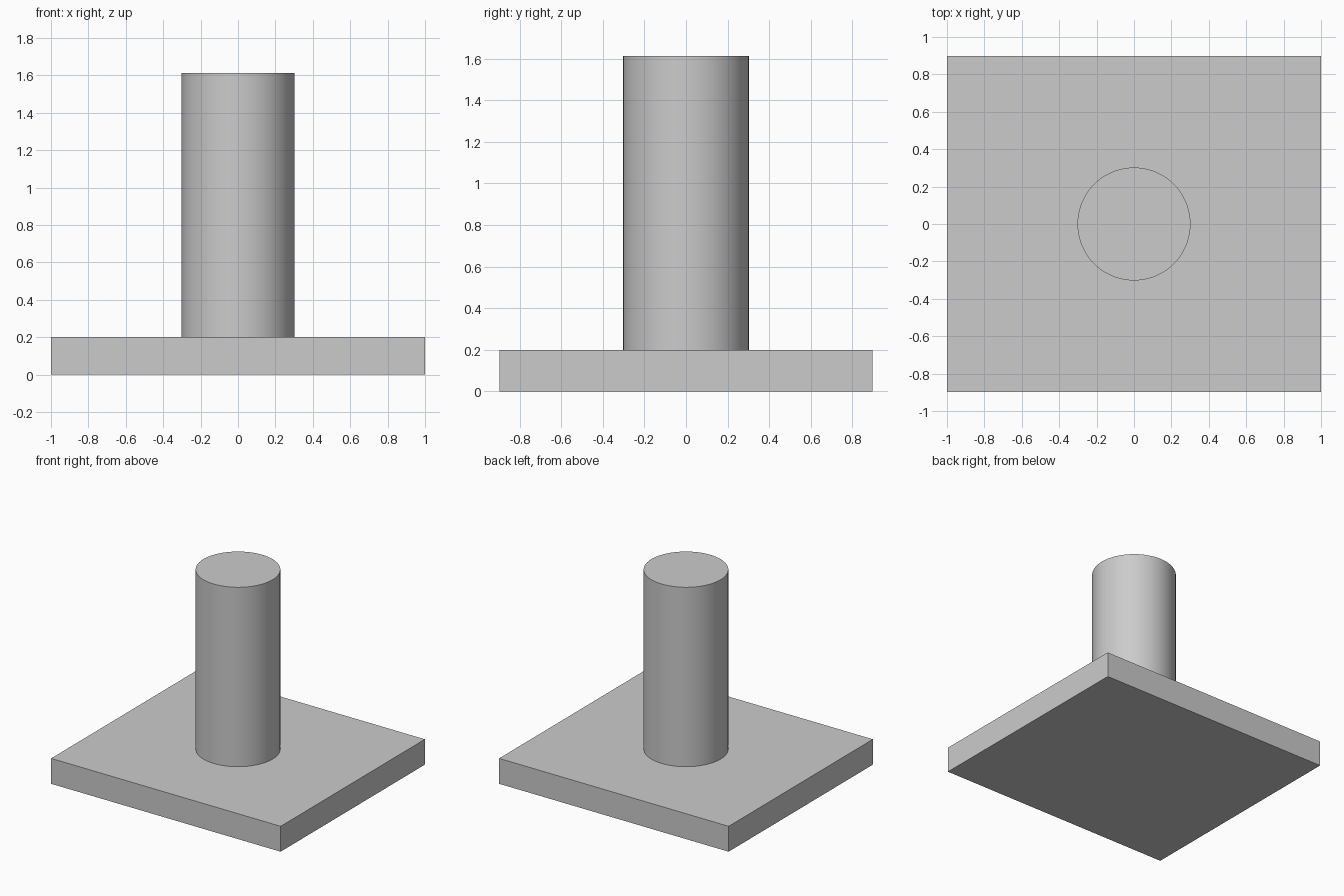
import bpy
import math

cube = bpy.data.objects.get("Cube")
if cube:
    bpy.data.objects.remove(cube, do_unlink=True)

WIDTH, DEPTH, THICK = 2.0, 1.795, 0.2
RADIUS, TOP = 0.302, 1.613

# Single light grey material
grey = bpy.data.materials.new("light grey")
grey.use_nodes = True
colour = (0.6, 0.6, 0.6, 1.0)
grey.diffuse_color = colour
grey.node_tree.nodes["Principled BSDF"].inputs["Base Color"].default_value = colour


def finish(name):
    obj = bpy.context.object
    obj.name = name
    obj.data.materials.append(grey)
    return obj


# Flat rectangular base
bpy.ops.mesh.primitive_cube_add(size=1, location=(0, 0, THICK / 2))
base = finish("base_plate")
base.scale = (WIDTH, DEPTH, THICK)
bpy.ops.object.transform_apply(location=False, rotation=False, scale=True)

# Upright round post standing on the base
bpy.ops.mesh.primitive_cylinder_add(vertices=96, radius=RADIUS, depth=TOP - THICK,
                                    location=(0, 0, (TOP + THICK) / 2))
finish("post")
bpy.ops.object.shade_smooth_by_angle(angle=math.radians(30))
